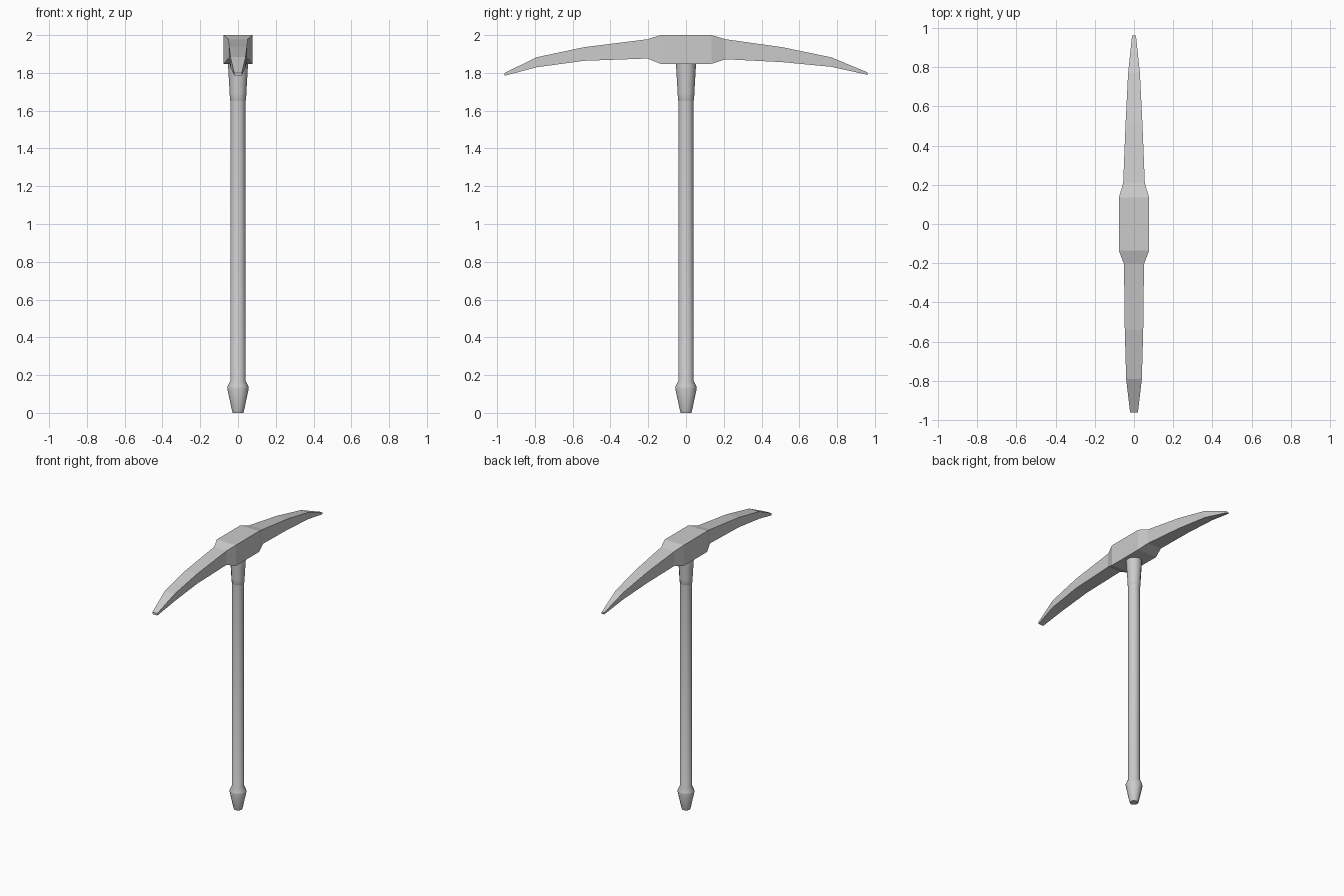
import bpy, bmesh, math

if "Cube" in bpy.data.objects:
    bpy.data.objects.remove(bpy.data.objects["Cube"])

grey = bpy.data.materials.new("plain grey")
grey.diffuse_color = (0.6, 0.6, 0.6, 1)
grey.use_nodes = True
grey.node_tree.nodes["Principled BSDF"].inputs["Base Color"].default_value = grey.diffuse_color


def loft(name, rings, smooth_angle):
    """Skin a list of closed rings and cap both ends."""
    bm = bmesh.new()
    loops = [[bm.verts.new(p) for p in ring] for ring in rings]
    n = len(loops[0])
    for a, b in zip(loops, loops[1:]):
        for i in range(n):
            j = (i + 1) % n
            bm.faces.new((a[i], a[j], b[j], b[i]))
    bm.faces.new(loops[0])
    bm.faces.new(loops[-1])
    bmesh.ops.recalc_face_normals(bm, faces=bm.faces)
    mesh = bpy.data.meshes.new(name)
    bm.to_mesh(mesh)
    bm.free()
    mesh.materials.append(grey)
    obj = bpy.data.objects.new(name, mesh)
    bpy.context.collection.objects.link(obj)
    if smooth_angle:
        bpy.ops.object.select_all(action='DESELECT')
        obj.select_set(True)
        bpy.context.view_layer.objects.active = obj
        bpy.ops.object.shade_smooth_by_angle(angle=math.radians(smooth_angle))
    return obj


def turned(name, profile, sides=12):
    """Round part from (radius, height) pairs."""
    rings = [[(r * math.cos(math.tau * i / sides),
               r * math.sin(math.tau * i / sides), z)
              for i in range(sides)] for r, z in profile]
    return loft(name, rings, 40)


# Handle shaft with its flared pommel
turned("handle", [(0.028, 0.0), (0.032, 0.012), (0.057, 0.13), (0.055, 0.14),
                  (0.041, 0.17), (0.04, 1.66)])

# Tapered socket under the head
turned("socket", [(0.039, 1.65), (0.043, 1.66), (0.044, 1.69), (0.054, 1.86)])

# Pick head: (y, half width, bottom, top), chisel end in front, point behind
sections = [
    (-0.96, 0.02, 1.785, 1.80),
    (-0.79, 0.04, 1.83, 1.883),
    (-0.54, 0.047, 1.864, 1.936),
    (-0.205, 0.051, 1.876, 1.978),
    (-0.135, 0.077, 1.848, 2.0),
    (0.135, 0.077, 1.848, 2.0),
    (0.21, 0.055, 1.872, 1.978),
    (0.51, 0.043, 1.857, 1.936),
    (0.77, 0.03, 1.832, 1.882),
    (0.96, 0.01, 1.79, 1.803),
]
loft("pick_head", [[(-w, y, lo), (w, y, lo), (w, y, hi), (-w, y, hi)]
                   for y, w, lo, hi in sections], 0)
